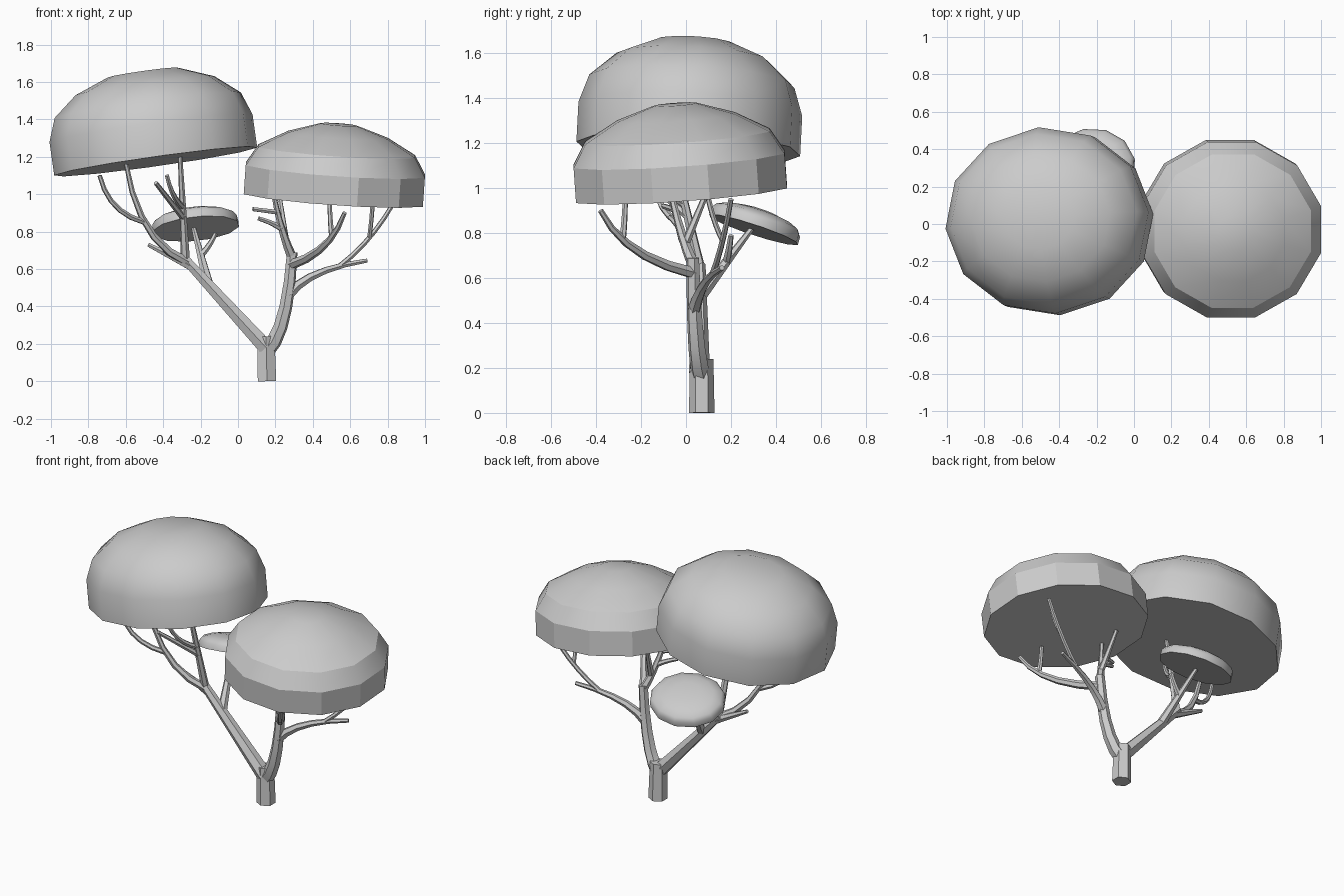
import bpy, bmesh, math
from mathutils import Matrix, Vector

cube = bpy.data.objects.get("Cube")
if cube:
    bpy.data.objects.remove(cube)

colour = (0.6, 0.6, 0.6, 1)
grey = bpy.data.materials.new("plain_grey")
grey.use_nodes = True
grey.diffuse_color = colour
grey.node_tree.nodes["Principled BSDF"].inputs["Base Color"].default_value = colour


def finish(name, data, sharp_angle):
    """Place the data in the scene as a grey mesh with smooth shading."""
    obj = bpy.data.objects.new(name, data)
    bpy.context.collection.objects.link(obj)
    bpy.ops.object.select_all(action="DESELECT")
    obj.select_set(True)
    bpy.context.view_layer.objects.active = obj
    if obj.type == "CURVE":
        bpy.ops.object.convert(target="MESH")
    obj.data.materials.clear()
    obj.data.materials.append(grey)
    bpy.ops.object.shade_smooth_by_angle(angle=math.radians(sharp_angle))


def canopy(name, centre, radius, wall, dome, taper, depth, tilt_x, tilt_y, turn, sharp_angle):
    """Twelve-sided leaf mass: flat base, upright wall and a rounded top."""
    sides, steps = 12, 4
    profile = [(radius, 0)]
    for k in range(steps):
        a = math.pi / 2 * k / steps
        profile.append((radius * math.cos(a) ** taper, wall + dome * math.sin(a)))
    bm = bmesh.new()
    rings = []
    for r, h in profile:
        turns = [math.tau * (i + turn) / sides for i in range(sides)]
        rings.append([bm.verts.new((r * math.cos(t), r * depth * math.sin(t), h)) for t in turns])
    for low, high in zip(rings, rings[1:]):
        for i in range(sides):
            j = (i + 1) % sides
            bm.faces.new((low[i], low[j], high[j], high[i]))
    bm.faces.new(rings[0][::-1])
    bm.faces.new(rings[-1])
    bm.transform(Matrix.Translation(centre)
                 @ Matrix.Rotation(math.radians(tilt_y), 4, "Y")
                 @ Matrix.Rotation(math.radians(tilt_x), 4, "X"))
    mesh = bpy.data.meshes.new(name)
    bm.to_mesh(mesh)
    bm.free()
    finish(name, mesh, sharp_angle)


class Limb:
    """Tapered six-sided tube; a positive bend spreads first and rises later."""

    def __init__(self, name, base, tip, thick, thin, bend=0):
        self.base, self.tip = Vector(base), Vector(tip)
        self.thick, self.thin = thick, thin
        span = self.tip - self.base
        self.knee = self.base + span / 2 + bend * Vector((span.x, span.y, -span.z))
        curve = bpy.data.curves.new(name, "CURVE")
        curve.dimensions = "3D"
        curve.bevel_depth = 1
        curve.bevel_resolution = 1
        curve.use_fill_caps = True
        spline = curve.splines.new("POLY")
        spline.points.add(5)
        for i, point in enumerate(spline.points):
            t = i / 5
            point.co = (*self.at(t), 1)
            point.radius = self.width(t)
        finish(name, curve, 50)

    def at(self, t):
        return self.base.lerp(self.knee, t).lerp(self.knee.lerp(self.tip, t), t)

    def width(self, t):
        return self.thick + (self.thin - self.thick) * t

    def grow(self, name, t, tip, bend=0.0):
        """Sprout a thinner branch from a point along this one."""
        return Limb(name, self.at(t), tip, self.width(t) * 0.9, 0.012, bend)


# Leaf canopies
canopy("large_canopy", (-0.44, 0.01, 1.175), 0.55, 0.18, 0.325, 1.1, 0.91, -3, -8, 0.17, 45)
canopy("right_canopy", (0.51, -0.02, 0.975), 0.497, 0.155, 0.265, 1.7, 0.98, 4, 4, 0.5, 27)
canopy("small_canopy", (-0.225, 0.3, 0.815), 0.235, 0.035, 0.06, 1, 0.9, -18, -6, 0.4, 40)

# Trunk and its two main limbs
Limb("trunk", (0.155, 0.07, 0), (0.15, 0.07, 0.24), 0.057, 0.052)
left = Limb("left_limb", (0.15, 0.06, 0.18), (-0.29, 0.06, 0.66), 0.047, 0.027)
right = Limb("right_limb", (0.15, 0.07, 0.16), (0.29, 0.03, 0.69), 0.045, 0.029, 0.32)

# Branches under the right canopy
outer = right.grow("outer_branch", 0.7, (0.69, 0.16, 0.645), -0.25)
fork = outer.grow("outer_fork", 0.75, (0.83, 0.2, 0.95), 0.1)
fork.grow("outer_twig", 0.5, (0.72, 0.1, 0.95), 0.1)
inner = right.grow("inner_branch", 0.97, (0.19, -0.07, 1), 0.1)
inner.grow("inner_twig", 0.5, (0.11, -0.07, 0.87), -0.1)
inner.grow("inner_side_twig", 0.75, (0.08, -0.1, 0.92))
inner.grow("rear_twig", 0.3, (0.22, 0.1, 1))
front = right.grow("front_branch", 0.92, (0.57, -0.38, 0.9), 0.25)
front.grow("front_twig", 0.65, (0.49, -0.27, 0.95), 0.2)

# Branches under the large canopy
left.grow("left_stub", 0.9, (-0.48, 0.05, 0.73))
far = left.grow("far_branch", 0.95, (-0.6, -0.08, 1.17), 0.3)
far.grow("far_twig", 0.55, (-0.74, -0.16, 1.1), 0.3)
upright = left.grow("upright_branch", 0.98, (-0.31, -0.07, 1.21))
upright.grow("upright_twig", 0.4, (-0.44, -0.2, 1.06))
upright.grow("short_twig", 0.5, (-0.38, -0.17, 1.1), 0.2)

# Branch that carries the small canopy
rear = left.grow("rear_branch", 0.7, (-0.24, 0.3, 0.83))
rear.grow("rear_side_twig", 0.5, (-0.12, 0.2, 0.79), 0.1)
